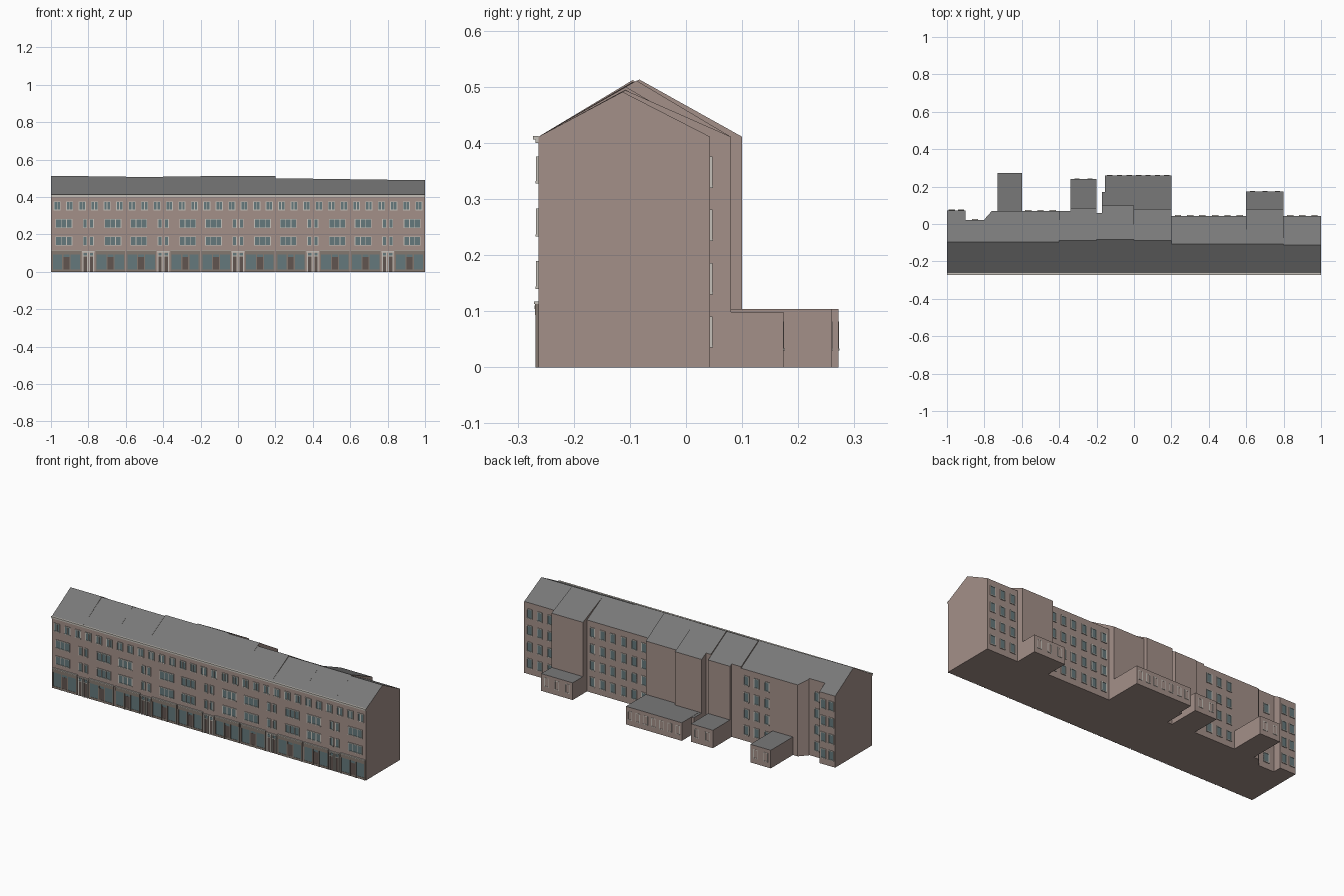
import bpy, bmesh

if "Cube" in bpy.data.objects:
    bpy.data.objects.remove(bpy.data.objects["Cube"])

FRONT = -0.263
EAVE = 0.411


def material(name, rgb):
    m = bpy.data.materials.new(name)
    m.diffuse_color = (*rgb, 1)
    m.use_nodes = True
    m.node_tree.nodes["Principled BSDF"].inputs["Base Color"].default_value = m.diffuse_color
    return m


BRICK = material("brick", (0.37, 0.28, 0.25))
SLATE = material("slate", (0.19, 0.19, 0.19))
GLASS = material("glass", (0.13, 0.19, 0.20))
TRIM = material("trim", (0.56, 0.53, 0.48))
SHOP = material("shop_wood", (0.23, 0.19, 0.16))
DOOR = material("door_wood", (0.12, 0.09, 0.08))


def finish(bm, name, mats):
    bmesh.ops.recalc_face_normals(bm, faces=bm.faces)
    bm.normal_update()
    me = bpy.data.meshes.new(name)
    for m in mats:
        me.materials.append(m)
    if len(mats) > 1:
        for f in bm.faces:
            f.material_index = 1 if f.normal.z > 0.3 else 0
    bm.to_mesh(me)
    bm.free()
    ob = bpy.data.objects.new(name, me)
    bpy.context.collection.objects.link(ob)
    return ob


def box(bm, x0, x1, y0, y1, z0, z1):
    v = [bm.verts.new((x, y, z)) for x in (x0, x1) for y in (y0, y1) for z in (z0, z1)]
    for q in ((0, 1, 3, 2), (4, 6, 7, 5), (0, 4, 5, 1), (2, 3, 7, 6), (0, 2, 6, 4), (1, 5, 7, 3)):
        bm.faces.new([v[i] for i in q])


def gable(bm, x0, x1, back0, back1, ridge_y, ridge_z, full):
    """Pitched house slice; 'full' is the depth where the rear roof reaches the eave."""
    ends = []
    for x, b in ((x0, back0), (x1, back1)):
        t = (b - ridge_y) / (full - ridge_y)
        zb = ridge_z + (EAVE - ridge_z) * t
        pts = [(FRONT, 0), (FRONT, EAVE), (ridge_y, ridge_z), (b, zb), (b, 0)]
        ends.append([bm.verts.new((x, y, z)) for y, z in pts])
    a, c = ends
    bm.faces.new(a)
    bm.faces.new(c[::-1])
    for i in range(5):
        j = (i + 1) % 5
        bm.faces.new((a[i], c[i], c[j], a[j]))


# Houses: ridge y, ridge z, eave depth, slices (x0, x1, back0, back1)
houses = [
    (-0.095, 0.512, 0.072, [(-1, -0.9, 0.072, 0.072), (-0.9, -0.8, 0.022, 0.022)]),
    (-0.095, 0.509, 0.07, [(-0.8, -0.76, 0.025, 0.07), (-0.76, -0.6, 0.07, 0.07)]),
    (-0.095, 0.508, 0.07, [(-0.6, -0.4, 0.07, 0.07)]),
    (-0.087, 0.510, 0.085, [(-0.4, -0.34, 0.07, 0.07), (-0.34, -0.2, 0.085, 0.085)]),
    (-0.083, 0.513, 0.10, [(-0.2, -0.17, 0.06, 0.06), (-0.17, 0, 0.10, 0.10)]),
    (-0.088, 0.511, 0.08, [(0, 0.2, 0.08, 0.08)]),
    (-0.107, 0.500, 0.043, [(0.2, 0.4, 0.043, 0.043)]),
    (-0.108, 0.495, 0.043, [(0.4, 0.6, 0.043, 0.043)]),
    (-0.108, 0.494, 0.08, [(0.6, 0.8, 0.08, 0.08)]),
    (-0.113, 0.491, 0.043, [(0.8, 1, 0.043, 0.043)]),
]
for n, (ry, rz, full, slices) in enumerate(houses):
    bm = bmesh.new()
    for s in slices:
        gable(bm, *s, ry, rz, full)
    finish(bm, f"house_{n + 1}", (BRICK, SLATE))

# Shared meshes for the repeated details
trim, glass, shop, door = (bmesh.new() for _ in range(4))


def window(x0, x1, z0, z1, y, out, panes=1, bar=0.004):
    """Framed window on a wall at y, facing out = -1 (front) or +1 (back)."""
    def slab(bm, a, b, c, d, depth):
        ya, yb = sorted((y, y + out * depth))
        box(bm, a, b, ya, yb, c, d)
    slab(glass, x0, x1, z0, z1, 0.0015)
    slab(trim, x0, x1, z0, z0 + bar, 0.005)
    slab(trim, x0, x1, z1 - bar, z1, 0.004)
    for i in range(panes + 1):
        x = x0 + (x1 - x0 - bar) * i / panes
        slab(trim, x, x + bar, z0 + bar, z1 - bar, 0.004)


# Rear single-storey extensions
extensions = [
    (-0.73, -0.6, 0.06, 0.272, 0.104, 2),
    (-0.34, -0.2, 0.07, 0.241, 0.103, 2),
    (-0.17, -0.155, 0.06, 0.172, 0.103, 0),
    (-0.155, 0.0, 0.06, 0.26, 0.104, 3),
    (0.0, 0.2, 0.06, 0.26, 0.104, 4),
    (0.6, 0.8, 0.06, 0.174, 0.099, 3),
]
for n, (x0, x1, y0, y1, h, count) in enumerate(extensions):
    bm = bmesh.new()
    box(bm, x0, x1, y0, y1, 0, h)
    finish(bm, f"rear_extension_{n + 1}", (BRICK, SLATE))
    for i in range(count):
        c = x0 + (x1 - x0) * (i + 0.5) / count
        window(c - 0.014, c + 0.014, 0.03, 0.082, y1 - 0.003, 1)

# Front: houses come in mirrored pairs sharing a door position
for n in range(10):
    def span(a, b):
        x = -1 + 0.2 * n
        return (x + a, x + b) if n % 2 == 0 else (x + 0.2 - b, x + 0.2 - a)

    for u in (0.033, 0.1, 0.167):
        window(*span(u - 0.019, u + 0.019), 0.328, 0.376, FRONT, -1, 2)
    for z in (0.14, 0.233):
        window(*span(0.024, 0.114), z, z + 0.05, FRONT, -1, 3)
        window(*span(0.17, 0.194), z, z + 0.05, FRONT, -1, 1)

    # Shopfront: fascia, sill, posts, glazing and shop door
    box(shop, *span(0.004, 0.162), FRONT - 0.006, FRONT, 0.093, 0.113)
    box(trim, *span(0.004, 0.162), FRONT - 0.008, FRONT, 0.113, 0.117)
    box(shop, *span(0.008, 0.158), FRONT - 0.003, FRONT, 0, 0.012)
    for u in (0.004, 0.06, 0.098, 0.156):
        box(shop, *span(u, u + 0.006), FRONT - 0.005, FRONT, 0, 0.093)
    for a, b in ((0.01, 0.06), (0.104, 0.156)):
        box(glass, *span(a, b), FRONT - 0.0015, FRONT, 0.012, 0.093)
    box(door, *span(0.066, 0.098), FRONT - 0.002, FRONT, 0, 0.078)
    box(glass, *span(0.066, 0.098), FRONT - 0.0015, FRONT, 0.078, 0.093)

    # House door with pale surround and hood
    box(door, *span(0.174, 0.192), FRONT - 0.002, FRONT, 0, 0.082)
    box(glass, *span(0.174, 0.192), FRONT - 0.002, FRONT, 0.086, 0.1)
    for u in (0.169, 0.192):
        box(trim, *span(u, u + 0.005), FRONT - 0.005, FRONT, 0, 0.104)
    box(trim, *span(0.174, 0.192), FRONT - 0.004, FRONT, 0.082, 0.086)
    box(trim, *span(0.166, 0.2), FRONT - 0.007, FRONT, 0.104, 0.11)

# Rear windows on four floors: (window centres, wall y)
rear = [((-0.975, -0.925), 0.072), ((-0.85,), 0.022)]
rear += [((x + 0.035, x + 0.1, x + 0.165), y)
         for x, y in ((-0.6, 0.07), (0.2, 0.043), (0.4, 0.043), (0.8, 0.043))]
for centres, y in rear:
    for c in centres:
        for z in (0.035, 0.13, 0.225, 0.32):
            window(c - 0.017, c + 0.017, z, z + 0.056, y, 1)

# Stepped cornice under the front eaves
cornice = bmesh.new()
box(cornice, -1, 1, FRONT - 0.010, FRONT, 0.406, 0.412)
box(cornice, -1, 1, FRONT - 0.005, FRONT, 0.400, 0.406)
finish(cornice, "front_cornice", (TRIM,))

finish(trim, "window_and_door_frames", (TRIM,))
finish(glass, "window_glass", (GLASS,))
finish(shop, "shopfront_woodwork", (SHOP,))
finish(door, "doors", (DOOR,))
